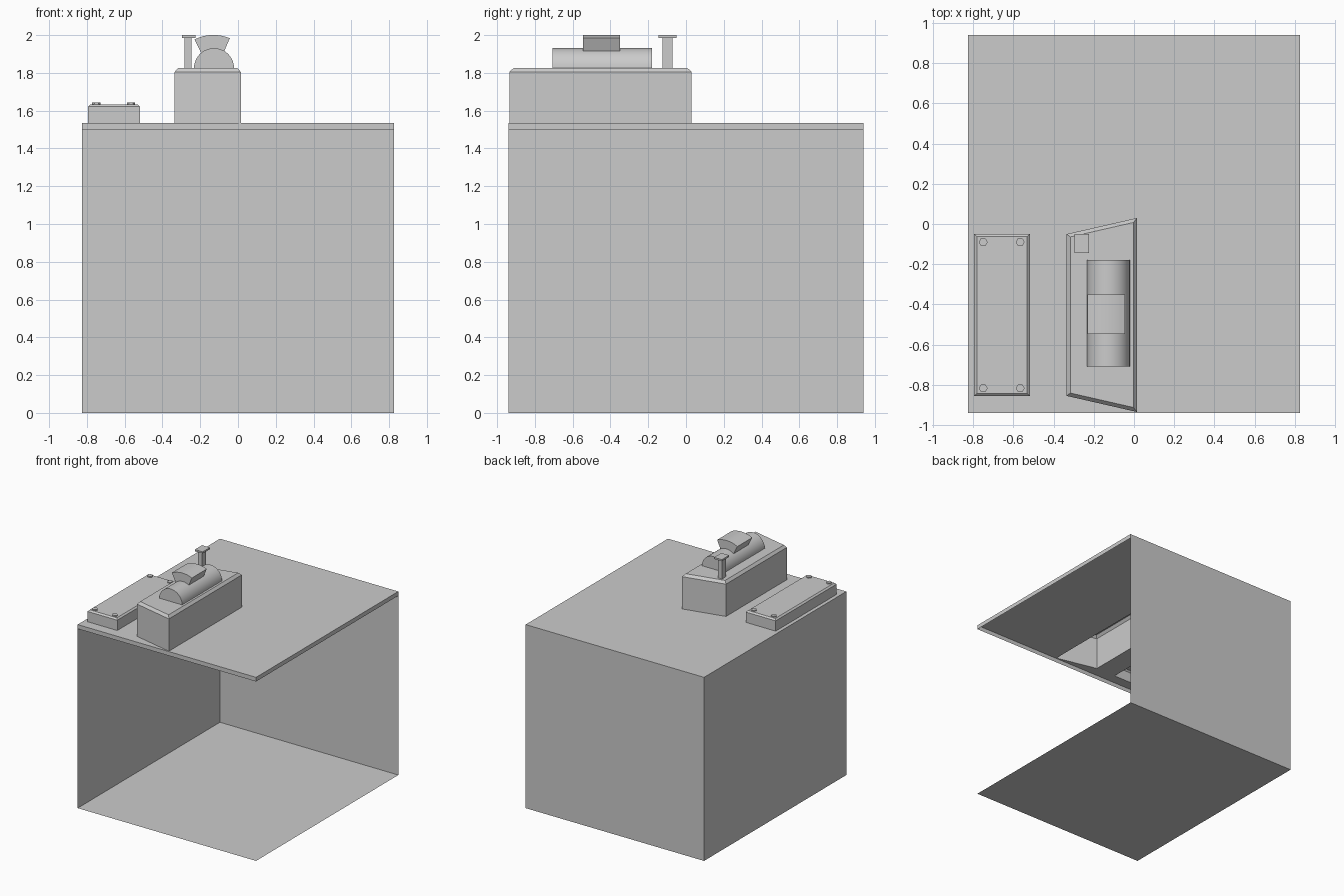
import bpy, bmesh, math
from mathutils import Vector

if "Cube" in bpy.data.objects:
    bpy.data.objects.remove(bpy.data.objects["Cube"])

W, D, H = 0.825, 0.94, 1.535      # half width, half depth, roof height
SKIRT = 1.5


def finish(name, bm, smooth=False):
    me = bpy.data.meshes.new(name)
    bm.to_mesh(me)
    bm.free()
    ob = bpy.data.objects.new(name, me)
    bpy.context.collection.objects.link(ob)
    if smooth:
        bpy.context.view_layer.objects.active = ob
        ob.select_set(True)
        bpy.ops.object.shade_smooth_by_angle(angle=math.radians(30))
        ob.select_set(False)
    return ob


def sheet(name, pts):
    bm = bmesh.new()
    bm.faces.new([bm.verts.new(p) for p in pts])
    return finish(name, bm)


def prism(name, pts, offset, smooth=False):
    """Closed prism: polygon swept along offset."""
    bm = bmesh.new()
    f = bm.faces.new([bm.verts.new(p) for p in pts])
    ext = bmesh.ops.extrude_face_region(bm, geom=[f], use_keep_orig=True)
    verts = [v for v in ext["geom"] if isinstance(v, bmesh.types.BMVert)]
    bmesh.ops.translate(bm, verts=verts, vec=Vector(offset))
    bmesh.ops.recalc_face_normals(bm, faces=bm.faces)
    return finish(name, bm, smooth)


def box(name, x0, x1, y0, y1, z0, z1):
    return prism(name, [(x0, y0, z0), (x1, y0, z0), (x1, y1, z0), (x0, y1, z0)],
                 (0, 0, z1 - z0))


def housing(name, outline, shoulder, top, inset):
    """Open-bottomed shell on the roof with a chamfered top."""
    bm = bmesh.new()
    lo = [bm.verts.new((x, y, H)) for x, y in outline]
    hi = [bm.verts.new((x, y, shoulder)) for x, y in outline]
    n = len(lo)
    for i in range(n):
        j = (i + 1) % n
        bm.faces.new((lo[i], lo[j], hi[j], hi[i]))
    lid = bm.faces.new(hi)
    bm.normal_update()
    bmesh.ops.inset_region(bm, faces=[lid], thickness=inset, use_boundary=True,
                           use_even_offset=True)
    for v in lid.verts:
        v.co.z = top
    return finish(name, bm)


def arc(cx, cz, r, a0, a1, n, y):
    angles = [math.radians(a0 + (a1 - a0) * i / n) for i in range(n + 1)]
    return [(cx + r * math.cos(a), y, cz + r * math.sin(a)) for a in angles]


# Footprints (counter-clockwise)
room = [(-W, -D), (W, -D), (W, D), (-W, D)]
tall = [(-0.335, -0.855), (0.015, -0.935), (0.015, 0.03), (-0.335, -0.05)]
low = [(-0.795, -0.855), (-0.518, -0.855), (-0.518, -0.05), (-0.795, -0.05)]

# Floor and the two full walls
sheet("floor", [(x, y, 0) for x, y in room])
sheet("left_wall", [(-W, D, 0), (-W, -D, 0), (-W, -D, H), (-W, D, H)])
sheet("back_wall", [(W, D, 0), (-W, D, 0), (-W, D, H), (W, D, H)])

# Roof rim on the open sides
sheet("front_rim", [(-W, -D, SKIRT), (W, -D, SKIRT), (W, -D, H), (-W, -D, H)])
sheet("right_rim", [(W, -D, SKIRT), (W, D, SKIRT), (W, D, H), (W, -D, H)])

# Roof sheet, open beneath both housings
bm = bmesh.new()
for loop in (room, tall, low):
    vs = [bm.verts.new((x, y, H)) for x, y in loop]
    for i in range(4):
        bm.edges.new((vs[i], vs[(i + 1) % 4]))
bmesh.ops.triangle_fill(bm, use_beauty=True, use_dissolve=False,
                        edges=bm.edges[:], normal=(0, 0, 1))
finish("roof", bm)

# Housings
housing("tall_housing", tall, 1.805, 1.826, 0.018)
housing("low_housing", low, 1.621, 1.633, 0.013)

# Hexagonal bolts on the low housing
for i, (x, y) in enumerate([(x, y) for x in (-0.75, -0.566) for y in (-0.817, -0.09)]):
    ring = [(x + 0.022 * math.cos(k * math.pi / 3), y + 0.022 * math.sin(k * math.pi / 3), 1.63)
            for k in range(6)]
    prism(f"bolt_{i + 1}", ring, (0, 0, 0.012))

# Half-round barrel and its saddle block
prism("barrel", arc(-0.127, 1.825, 0.106, 0, 180, 20, -0.708), (0, 0.528, 0), True)
saddle = (arc(-0.13, 1.78, 0.221, 67, 117, 8, -0.546)
          + arc(-0.13, 1.78, 0.142, 117, 67, 8, -0.546))
prism("saddle", saddle, (0, 0.196, 0), True)

# Short post with a flat cap
box("post", -0.283, -0.246, -0.124, -0.071, 1.825, 1.987)
box("post_cap", -0.297, -0.225, -0.145, -0.05, 1.986, 2.0)
